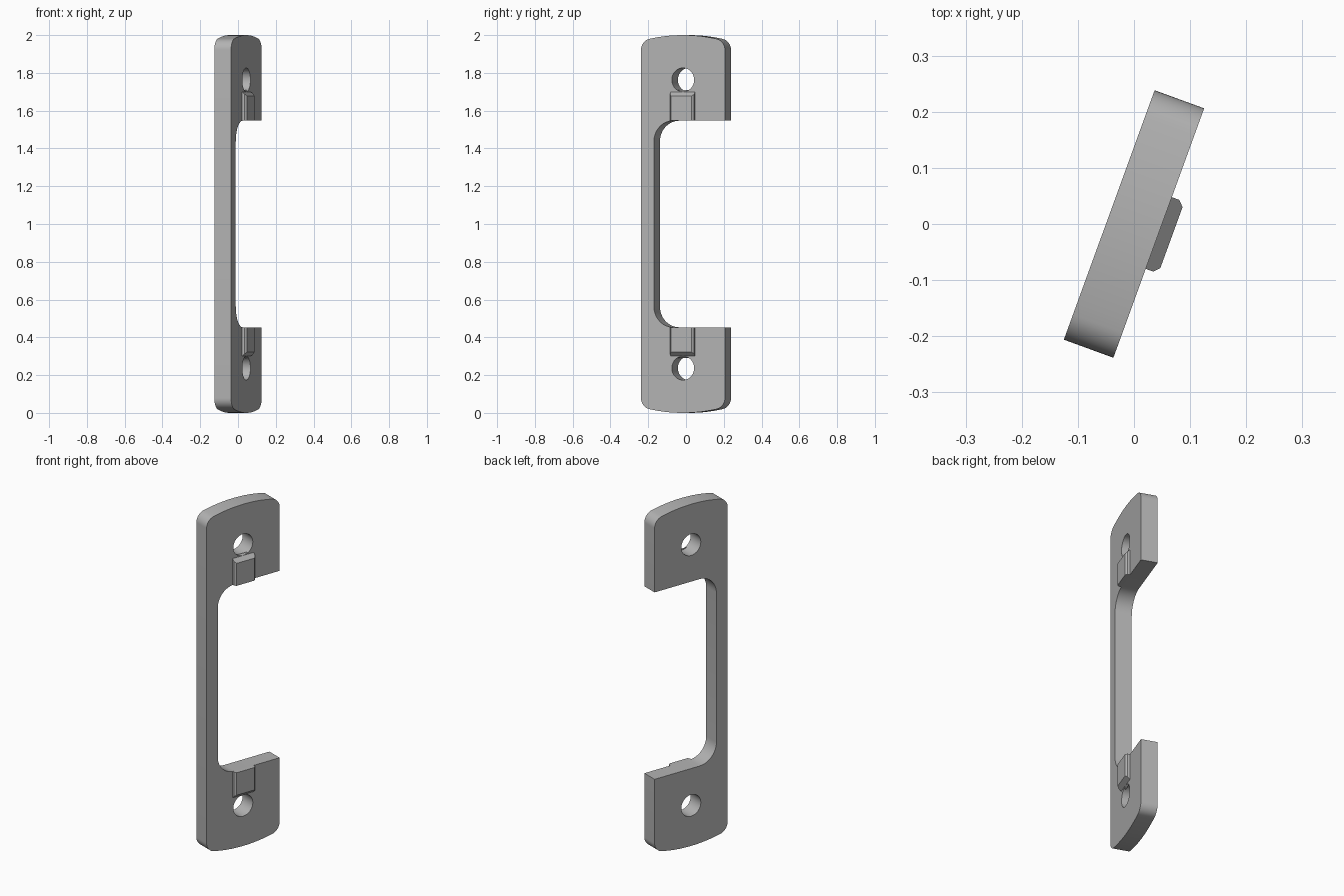
import bpy, bmesh
from math import sin, cos, pi, radians, sqrt, asin

cube = bpy.data.objects.get("Cube")
if cube:
    bpy.data.objects.remove(cube)

HALF_T, HALF_W = 0.047, 0.2365      # plate half thickness and half width
CUT, WALL = 0.547, -0.164           # opening half height and its inner wall
CROWN, CORNER, INNER = 0.9, 0.06, 0.11   # radii
HOLE_Z, HOLE_R = 0.763, 0.063
TURN = radians(-20)

grey = bpy.data.materials.new("plain grey")
grey.use_nodes = True
grey.diffuse_color = (0.45, 0.45, 0.45, 1)
grey.node_tree.nodes["Principled BSDF"].inputs["Base Color"].default_value = grey.diffuse_color


def arc(cy, cz, r, a0, a1, n):
    steps = [a0 + (a1 - a0) * i / n for i in range(n + 1)]
    return [(cy + r * cos(a), cz + r * sin(a)) for a in steps]


def finish(bm, name):
    bmesh.ops.recalc_face_normals(bm, faces=bm.faces)
    mesh = bpy.data.meshes.new(name)
    bm.to_mesh(mesh)
    bm.free()
    mesh.materials.append(grey)
    ob = bpy.data.objects.new(name, mesh)
    bpy.context.collection.objects.link(ob)
    ob.location.z = 1
    ob.rotation_euler.z = TURN
    return ob


def extrude(points, offset):
    bm = bmesh.new()
    face = bm.faces.new([bm.verts.new(p) for p in points])
    new = bmesh.ops.extrude_face_region(bm, geom=[face])["geom"]
    moved = [v for v in new if isinstance(v, bmesh.types.BMVert)]
    bmesh.ops.translate(bm, verts=moved, vec=offset)
    return bm, moved


# Upper half outline: opening, straight side, rounded corners, crowned end
cy = HALF_W - CORNER
cz = 1 - CROWN + sqrt((CROWN - CORNER) ** 2 - cy ** 2)
tilt = asin(cy / (CROWN - CORNER))
upper = arc(WALL + INNER, CUT - INNER, INNER, pi, pi / 2, 12)
upper += [(HALF_W, CUT)]
upper += arc(cy, cz, CORNER, 0, pi / 2 - tilt, 10)
upper += arc(0, 1 - CROWN, CROWN, pi / 2 - tilt, pi / 2 + tilt, 16)[1:-1]
upper += arc(-cy, cz, CORNER, pi / 2 + tilt, pi, 10)
outline = upper + [(y, -z) for y, z in reversed(upper)]
bm, _ = extrude([(-HALF_T, y, z) for y, z in outline], (2 * HALF_T, 0, 0))
plate = finish(bm, "strike_plate")

# Screw holes through both ends
for side, label in ((1, "upper"), (-1, "lower")):
    ring = arc(0, side * HOLE_Z, HOLE_R, 0, 2 * pi, 40)[:-1]
    bm, _ = extrude([(-0.1, y, z) for y, z in ring], (0.2, 0, 0))
    cutter = finish(bm, label + "_hole_cutter")
    cutter.hide_render = True
    cutter.hide_viewport = True
    cut = plate.modifiers.new(label + "_hole", "BOOLEAN")
    cut.operation = "DIFFERENCE"
    cut.solver = "EXACT"
    cut.object = cutter

bpy.context.view_layer.objects.active = plate
plate.select_set(True)
for mod in list(plate.modifiers):
    bpy.ops.object.modifier_apply(modifier=mod.name)
for ob in [o for o in bpy.data.objects if o.name.endswith("_cutter")]:
    bpy.data.objects.remove(ob)
bpy.ops.object.shade_smooth_by_angle(angle=radians(25))

# Raised tabs beside the opening, bevelled on the sides, ramped at the far end
HALF_TAB, TOP, BEVEL, TAB_END = 0.068, 0.071, 0.01, 0.7
half = [(HALF_T - 0.01, HALF_TAB), (TOP - BEVEL, HALF_TAB), (TOP, HALF_TAB - BEVEL)]
section = half + [(x, -y) for x, y in reversed(half)]
for side, label in ((1, "upper"), (-1, "lower")):
    bm, far = extrude([(x, y, side * CUT) for x, y in section], (0, 0, side * 0.1))
    for v in far:
        v.co.z = side * (TAB_END - 0.9 * (v.co.x - HALF_T))
    finish(bm, label + "_tab")
